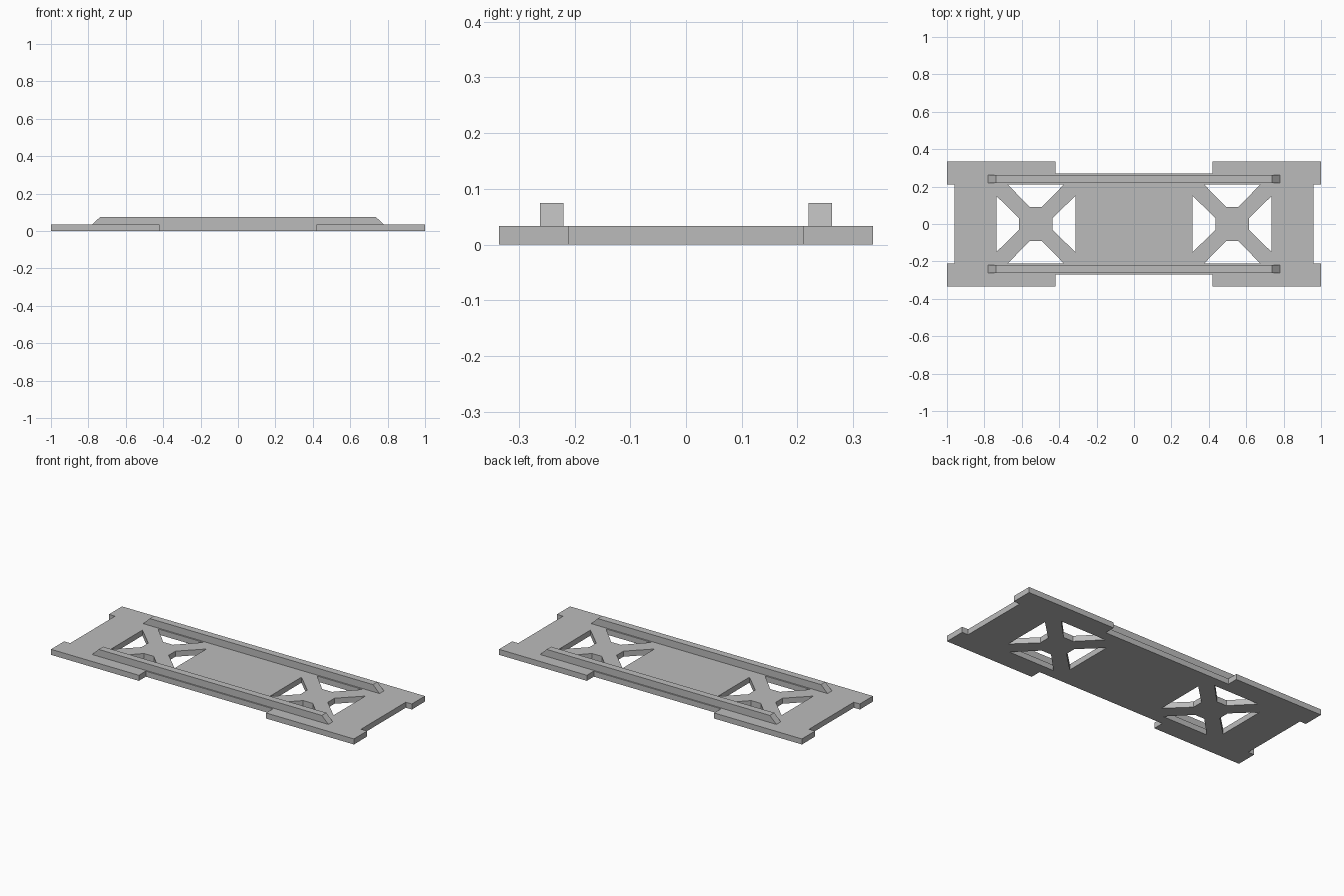
import bpy, bmesh
from math import pi
from mathutils import Matrix, Vector

cube = bpy.data.objects.get("Cube")
if cube:
    bpy.data.objects.remove(cube, do_unlink=True)

PLATE_TOP = 0.033
RAIL_TOP = 0.075

grey = bpy.data.materials.new("plain grey")
grey.use_nodes = True
colour = (0.5, 0.5, 0.5, 1)
grey.diffuse_color = colour
grey.node_tree.nodes["Principled BSDF"].inputs["Base Color"].default_value = colour


def prism(bm, points, sweep):
    """Add a closed prism: a flat polygon swept along a vector."""
    face = bm.faces.new([bm.verts.new(p) for p in points])
    result = bmesh.ops.extrude_face_region(bm, geom=[face], use_keep_orig=True)
    moved = [v for v in result["geom"] if isinstance(v, bmesh.types.BMVert)]
    bmesh.ops.translate(bm, verts=moved, vec=sweep)


def make_object(name, bm):
    bmesh.ops.recalc_face_normals(bm, faces=bm.faces)
    mesh = bpy.data.meshes.new(name)
    bm.to_mesh(mesh)
    bm.free()
    mesh.materials.append(grey)
    obj = bpy.data.objects.new(name, mesh)
    bpy.context.collection.objects.link(obj)
    return obj


# Base plate: one quarter of the outline, mirrored round to all four corners
quarter = [(0.96, 0.211), (1, 0.211), (1, 0.335), (0.42, 0.335), (0.42, 0.27)]
half = quarter + [(-x, y) for x, y in reversed(quarter)]
outline = half + [(-x, -y) for x, y in half]
bm = bmesh.new()
prism(bm, [(x, y, 0) for x, y in outline], (0, 0, PLATE_TOP))
plate = make_object("base_plate", bm)

# Four tapered openings at each end leave a cross brace
opening = [(0.09, -0.032), (0.211, -0.15), (0.211, 0.15), (0.09, 0.032)]
bm = bmesh.new()
for side in (-1, 1):
    for turn in range(4):
        place = Matrix.Translation((side * 0.525, 0, 0)) @ Matrix.Rotation(turn * pi / 2, 4, "Z")
        prism(bm, [place @ Vector((x, y, -0.05)) for x, y in opening], (0, 0, 0.15))
cutter = make_object("opening_cutter", bm)
cutter.hide_render = True

cut = plate.modifiers.new("openings", "BOOLEAN")
cut.operation = "DIFFERENCE"
cut.solver = "EXACT"
cut.object = cutter
bpy.context.view_layer.objects.active = plate
plate.select_set(True)
bpy.ops.object.modifier_apply(modifier=cut.name)
bpy.data.objects.remove(cutter, do_unlink=True)

# Long rails with sloped ends
profile = [(-0.78, PLATE_TOP), (0.78, PLATE_TOP), (0.737, RAIL_TOP), (-0.737, RAIL_TOP)]
for name, y in (("front_rail", -0.262), ("back_rail", 0.22)):
    bm = bmesh.new()
    prism(bm, [(x, y, z) for x, z in profile], (0, 0.042, 0))
    make_object(name, bm)
